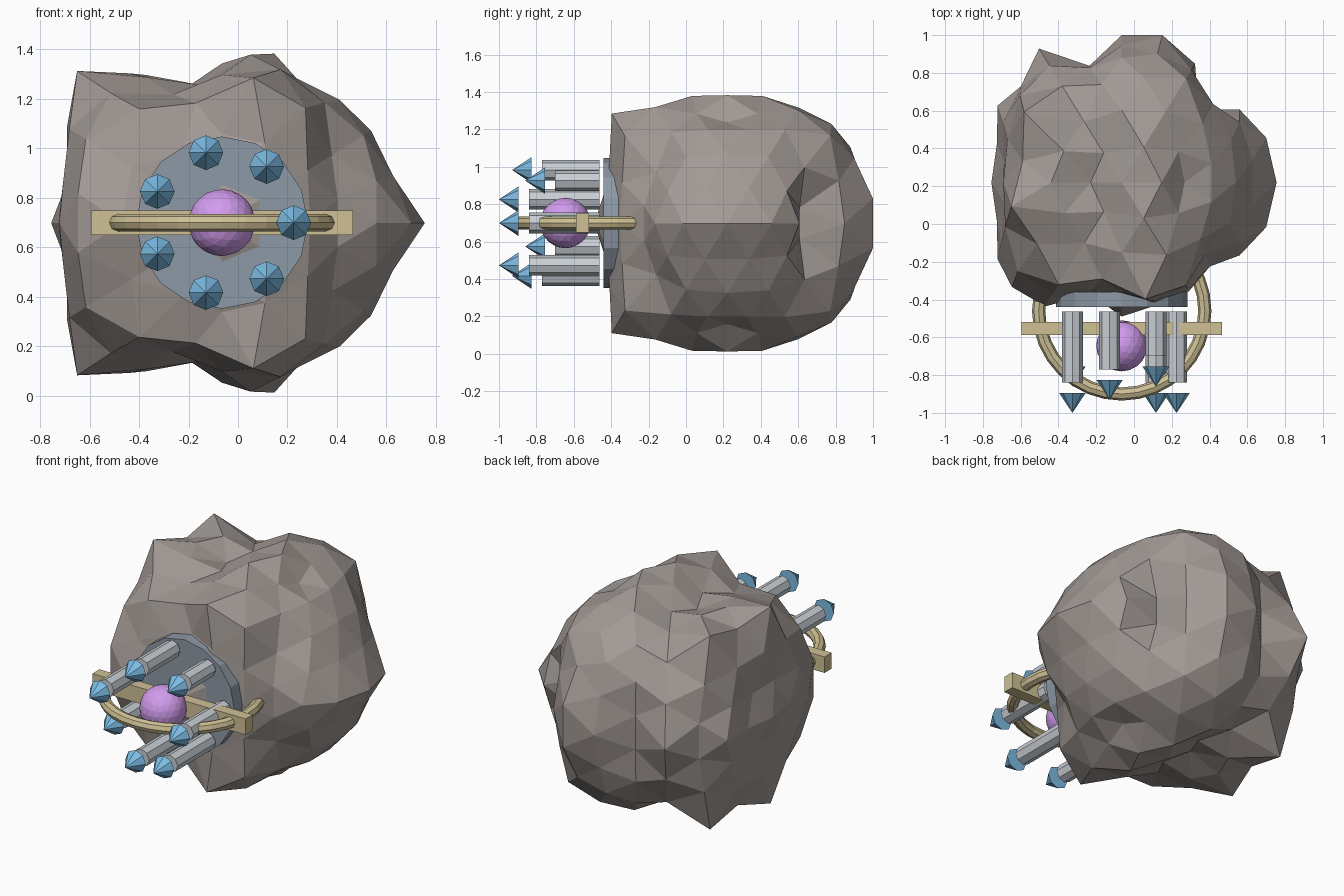
import bpy, bmesh, math
from mathutils import Vector, Matrix

if "Cube" in bpy.data.objects:
    bpy.data.objects.remove(bpy.data.objects["Cube"])

CX, CZ = -0.065, 0.70          # shared axis of rock and machinery
FORWARD = Matrix.Rotation(math.pi / 2, 4, 'X')   # local +z -> -y


def material(name, rgb):
    m = bpy.data.materials.new(name)
    m.diffuse_color = (*rgb, 1)
    m.use_nodes = True
    m.node_tree.nodes["Principled BSDF"].inputs["Base Color"].default_value = m.diffuse_color
    return m


ROCK = material("stone", (0.36, 0.32, 0.30))
PLATE = material("slate", (0.27, 0.32, 0.38))
STEEL = material("steel", (0.58, 0.62, 0.66))
BLUE = material("blue", (0.20, 0.50, 0.77))
VIOLET = material("violet", (0.64, 0.33, 0.84))
BRASS = material("brass", (0.62, 0.53, 0.30))


def finish(name, bm, mat, loc=(0, 0, 0)):
    mesh = bpy.data.meshes.new(name)
    bm.to_mesh(mesh)
    bm.free()
    ob = bpy.data.objects.new(name, mesh)
    ob.location = loc
    mesh.materials.append(mat)
    bpy.context.collection.objects.link(ob)
    return ob


def rod(name, x, z, y0, y1, r0, r1, sides, mat):
    """Cylinder or cone along y, from y0 (back) to y1 (front)."""
    bm = bmesh.new()
    bmesh.ops.create_cone(bm, cap_ends=True, segments=sides, radius1=r0,
                          radius2=r1, depth=y0 - y1, matrix=FORWARD)
    return finish(name, bm, mat, (x, (y0 + y1) / 2, z))


# Rock: icosphere pushed out to a few bumps and dents, mirrored top to bottom
BUMPS = [
    (.82, 0, 0), (.405, .39, .08), (.465, -.45, .08), (.385, .63, 0),
    (.365, -.57, 0), (.215, .78, .13), (0, .78, 0), (-.165, .62, .1),
    (-.435, .71, 0), (-.515, .53, .1), (-.69, 0, 0), (-.575, -.56, .12),
    (-.415, -.65, 0), (-.135, -.6, .1), (0, -.71, 0), (.17, -.65, .13),
    (.145, -.61, .59), (0, 0, .645), (.195, 0, .69), (.33, 0, .54),
    (.605, 0, .37), (-.145, 0, .54), (-.375, 0, .605), (-.595, -.13, .605),
    (-.625, 0, .39), (-.52, .37, .605), (0, .38, .62), (.11, .55, .54),
    (.2, .68, .34), (0, -.37, .6), (-.335, -.54, .46), (-.55, -.47, .34),
    (.34, -.55, .46), (.44, -.38, .28), (0, -.58, .36), (-.36, -.59, .23),
    (-.17, -.57, .28), (.34, .55, .47),
]
# these also repeat front to back
RIDGES = [
    (.12, .19, .68), (.485, .1, .49), (-.2, .32, .52), (.77, .22, 0),
    (.625, .385, 0), (-.655, .41, 0), (.69, .13, .19), (-.62, .13, .17),
    (-.665, .19, 0), (-.095, .155, .56), (.61, .33, .2),
]
marks = [Vector((x, y, s * z)) for s in (1, -1)
         for x, y, z in BUMPS + RIDGES + [(x, -y, z) for x, y, z in RIDGES]]
marks = [(p.normalized(), p.length) for p in marks]


def radius(d):
    total = weight = 0
    for n, r in marks:
        w = 1 / ((d - n).length_squared + 0.001) ** 2.5
        total += w * r
        weight += w
    return total / weight


bm = bmesh.new()
bmesh.ops.create_icosphere(bm, subdivisions=3, radius=1,
                           matrix=Matrix.Rotation(-math.atan(2) / 2, 4, 'Y'))
for v in bm.verts:
    d = v.co.normalized()
    v.co = d * radius(d)
finish("rock_body", bm, ROCK, (CX, 0.22, 0.698))

# Mounting disc
rod("mounting_disc", CX, CZ, -0.36, -0.44, 0.348, 0.348, 16, PLATE)

# Ring of seven tubes with floating pointed tips, three alternating lengths
for i in range(7):
    a = i * math.tau / 7
    x, z = CX + 0.29 * math.cos(a), CZ + 0.29 * math.sin(a)
    end = (-0.84, -0.70, -0.77)[i % 3]
    rod(f"tube_{i + 1}", x, z, -0.463, end, 0.055, 0.055, 8, STEEL)
    rod(f"tip_{i + 1}", x, z, end - 0.055, end - 0.16, 0.07, 0, 8, BLUE)

# Central orb
bm = bmesh.new()
bmesh.ops.create_icosphere(bm, subdivisions=3, radius=0.135)
finish("orb", bm, VIOLET, (CX, -0.645, CZ))

# Cross bar
bm = bmesh.new()
bmesh.ops.create_cube(bm, size=1, matrix=Matrix.Diagonal((1.06, 0.07, 0.10, 1)))
finish("cross_bar", bm, BRASS, (CX, -0.553, CZ))

# Horizontal hoop, running back into the rock
bpy.ops.mesh.primitive_torus_add(major_segments=32, minor_segments=8,
                                 major_radius=0.44, minor_radius=0.035,
                                 location=(CX, -0.46, CZ))
hoop = bpy.context.object
hoop.name = "hoop"
hoop.data.materials.append(BRASS)
